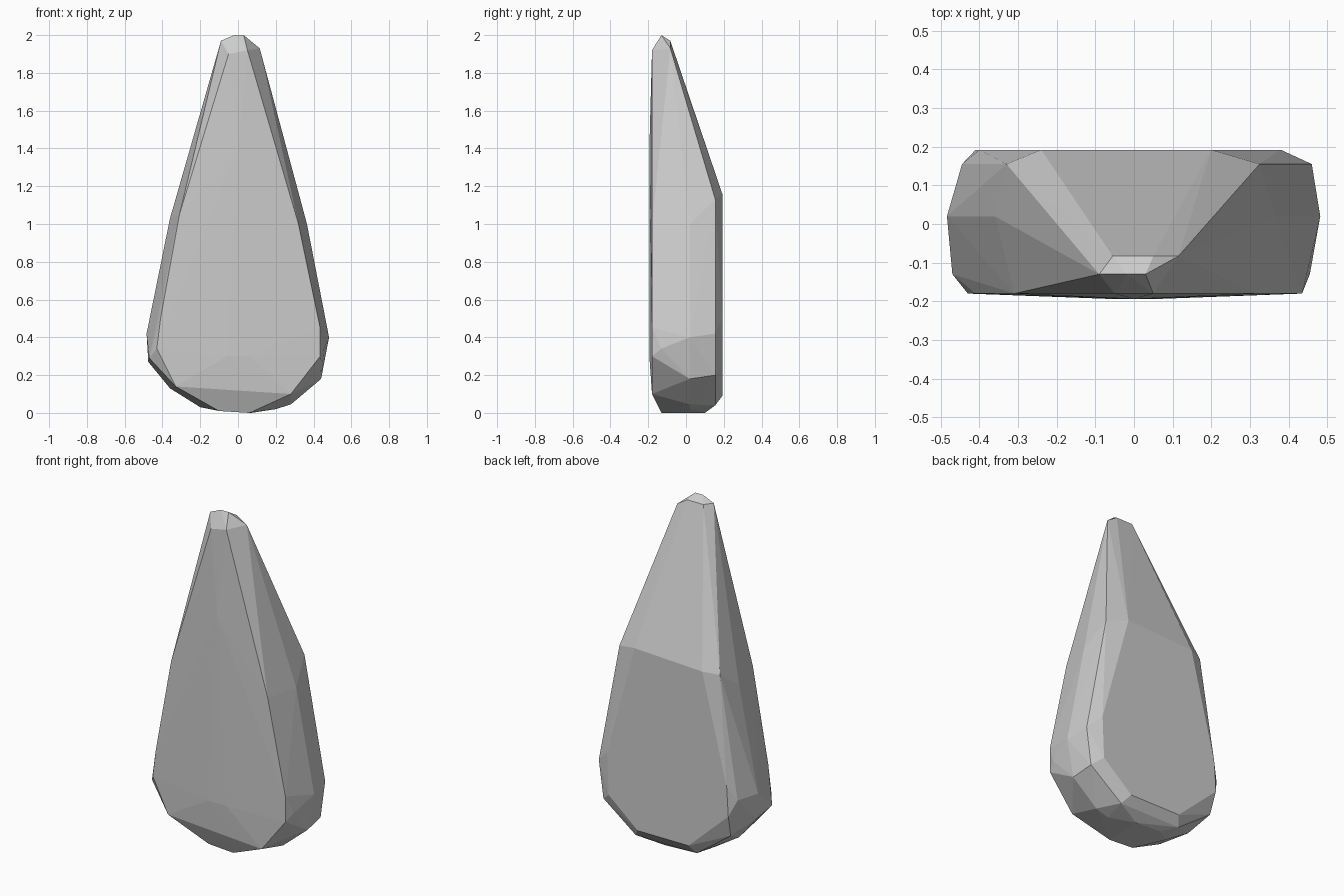
import bpy, bmesh

# Outline points (x, z) of the chipped stone, grouped by depth slice y
slices = {
    # slightly bulged front face and its rim
    -0.194: [(0.0, 1.4), (0.06, 0.3), (-0.06, 0.3)],
    -0.18: [(-0.31, 1.05), (0.32, 1.0), (0.435, 0.45), (0.435, 0.3), (0.28, 0.1),
            (-0.33, 0.14), (-0.43, 0.34), (-0.41, 0.5), (-0.05, 1.9), (0.05, 1.92)],
    # front shoulder and tip
    -0.13: [(-0.09, 1.97), (-0.02, 2.0), (0.03, 2.0), (-0.1, 0.01), (0.06, 0.0),
            (-0.47, 0.29), (0.455, 0.34)],
    -0.083: [(0.115, 1.93), (-0.055, 1.97), (0.05, 1.97)],
    # widest belt
    0.02: [(0.482, 0.4), (-0.484, 0.42), (-0.475, 0.27), (-0.36, 1.03), (0.365, 1.0),
           (0.44, 0.18), (0.28, 0.045), (0.2, 0.02), (-0.2, 0.03), (-0.36, 0.13)],
    0.1: [(0.07, 0.0), (-0.1, 0.01)],
    # rear shoulder and back face
    0.155: [(-0.33, 1.13), (0.325, 1.13), (0.46, 0.42), (-0.445, 0.42),
            (0.43, 0.2), (-0.4, 0.2), (0.22, 0.04), (-0.18, 0.04)],
    0.192: [(-0.24, 1.14), (0.2, 1.16), (0.38, 0.5), (0.37, 0.25),
            (0.18, 0.09), (-0.15, 0.09), (-0.41, 0.33), (-0.4, 0.5)],
}

# Wrap the slices in one faceted convex skin
bm = bmesh.new()
for y, outline in slices.items():
    for x, z in outline:
        bm.verts.new((x, y, z))
bmesh.ops.convex_hull(bm, input=bm.verts)
bmesh.ops.delete(bm, geom=[v for v in bm.verts if not v.link_faces], context='VERTS')
bmesh.ops.recalc_face_normals(bm, faces=bm.faces)

mesh = bpy.data.meshes.new("standing_stone")
bm.to_mesh(mesh)
bm.free()
stone = bpy.data.objects.new("standing_stone", mesh)
bpy.context.collection.objects.link(stone)
